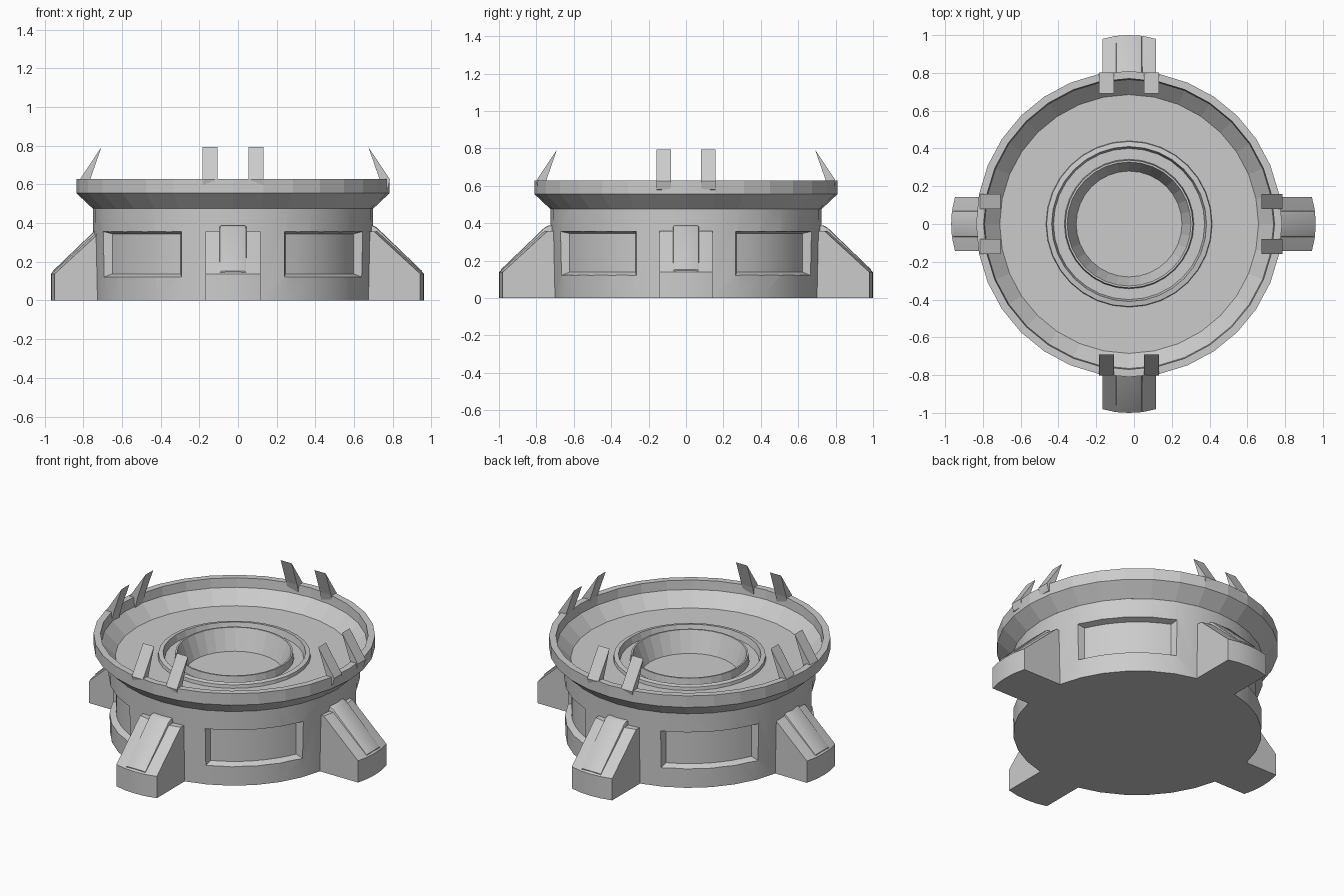
import bpy, bmesh
from math import sin, cos, pi, radians
from mathutils import Matrix

if "Cube" in bpy.data.objects:
    bpy.data.objects.remove(bpy.data.objects["Cube"])

CX = -0.026          # axis of the round body
SIDES = 32


def make(name, bm, smooth=None):
    bmesh.ops.recalc_face_normals(bm, faces=bm.faces)
    me = bpy.data.meshes.new(name)
    bm.to_mesh(me)
    bm.free()
    ob = bpy.data.objects.new(name, me)
    bpy.context.collection.objects.link(ob)
    if smooth:
        shade(ob, smooth)
    return ob


def shade(ob, angle):
    bpy.ops.object.select_all(action='DESELECT')
    ob.select_set(True)
    bpy.context.view_layer.objects.active = ob
    bpy.ops.object.shade_smooth_by_angle(angle=radians(angle))


def lathe(profile):
    bm = bmesh.new()
    vs = [bm.verts.new((r, 0, z)) for r, z in profile]
    es = [bm.edges.new(p) for p in zip(vs, vs[1:])]
    bmesh.ops.spin(bm, geom=vs + es, axis=(0, 0, 1), cent=(0, 0, 0),
                   angle=2 * pi, steps=SIDES, use_duplicate=False)
    bmesh.ops.remove_doubles(bm, verts=bm.verts, dist=1e-4)
    bmesh.ops.translate(bm, verts=bm.verts, vec=(CX, 0, 0))
    return bm


def loft(bm, sections):
    """Closed solid through matching cross-sections."""
    rings = [[bm.verts.new(p) for p in s] for s in sections]
    for a, b in zip(rings, rings[1:]):
        for i in range(len(a)):
            j = (i + 1) % len(a)
            bm.faces.new((a[i], a[j], b[j], b[i]))
    bm.faces.new(rings[0])
    bm.faces.new(rings[-1][::-1])


# Base drum
base = make("base_drum", lathe([(0, 0), (.715, 0), (.725, .48), (.69, .48),
                                (.66, .37), (0, .37)]))

# Four recessed windows cut into the drum
bm = bmesh.new()
for k in range(4):
    mid = pi / 4 + k * pi / 2
    secs = []
    for i in range(9):
        t = i / 4 - 1
        ring = []
        for r, half, z in ((.68, 21.5, .138), (.76, 25, .102),
                           (.76, 25, .366), (.68, 21.5, .345)):
            a = mid + t * radians(half)
            ring.append((CX + r * cos(a), r * sin(a), z))
        secs.append(ring)
    loft(bm, secs)
cutter = make("window_cutter", bm)
cutter.hide_render = True
mod = base.modifiers.new("windows", 'BOOLEAN')
mod.operation, mod.solver, mod.object = 'DIFFERENCE', 'EXACT', cutter
bpy.context.view_layer.objects.active = base
bpy.ops.object.modifier_apply(modifier=mod.name)
bpy.data.objects.remove(cutter)
shade(base, 25)

# Flared rim, sunken deck, raised ring and central well
make("rim_and_deck", lathe([
    (.69, .475), (.725, .475), (.81, .555), (.81, .628), (.77, .628),
    (.765, .57), (.685, .49), (.44, .49), (.437, .51), (.41, .515),
    (.40, .475), (.343, .475), (.338, .52), (.328, .52), (.28, .39), (0, .39)]))

# Each side: turn angle, centre x, foot shift, prong shift
SPOTS = [("front", -90, CX, 0, 0), ("back", 90, CX, 0, 0),
         ("right", 0, -.003, -.035, 0), ("left", 180, -.003, -.035, 0)]

for name, turn, cx, shift, pshift in SPOTS:
    place = Matrix.Translation((cx, 0, 0)) @ Matrix.Rotation(radians(turn), 4, 'Z')

    # Buttress foot with a slightly pointed outer face
    bm = bmesh.new()
    secs = []
    for y, d in ((-.142, 0), (-.07, .016), (.07, .016), (.142, 0)):
        secs.append([(.6, y, 0), (.98 + d + shift, y, 0),
                     (.98 + d + shift, y, .138), (.74 + d + shift, y, .358),
                     (.6, y, .358)])
    # centre ridge
    secs.insert(2, [(x + (.004 if x > .6 else 0), 0, z) for x, _, z in secs[1]])
    loft(bm, secs)
    bm.transform(place)
    make(name + "_foot", bm, 30)

    # Raised rail lying on the slope
    bm = bmesh.new()
    rail = [(.985, .125), (.99, .152), (.755, .378), (.735, .388),
            (.71, .388), (.70, .34)]
    loft(bm, [[(x + shift, y, z) for x, z in rail] for y in (-.07, .07)])
    long_edges = [e for e in bm.edges
                  if abs(e.verts[0].co.y - e.verts[1].co.y) < 1e-4
                  and min(v.co.z for v in e.verts) > .15
                  and max(v.co.z for v in e.verts) > .37]
    bmesh.ops.bevel(bm, geom=long_edges, offset=.012, segments=2,
                    affect='EDGES', profile=.5)
    bm.transform(place)
    make(name + "_rail", bm, 35)

    # Pair of inward-leaning prongs on the rim
    bm = bmesh.new()
    prong = [(.802, .625), (.69, .793), (.745, .635), (.762, .565), (.79, .58)]
    for s in (-1, 1):
        loft(bm, [[(x, s * y, z) for x, z in prong] for y in (.08, .158)])
    bm.transform(Matrix.Translation((CX - cx, 0, 0)) @ place)
    if turn in (0, 180):
        bmesh.ops.translate(bm, verts=bm.verts, vec=(.01, 0, 0))
    make(name + "_prongs", bm)
